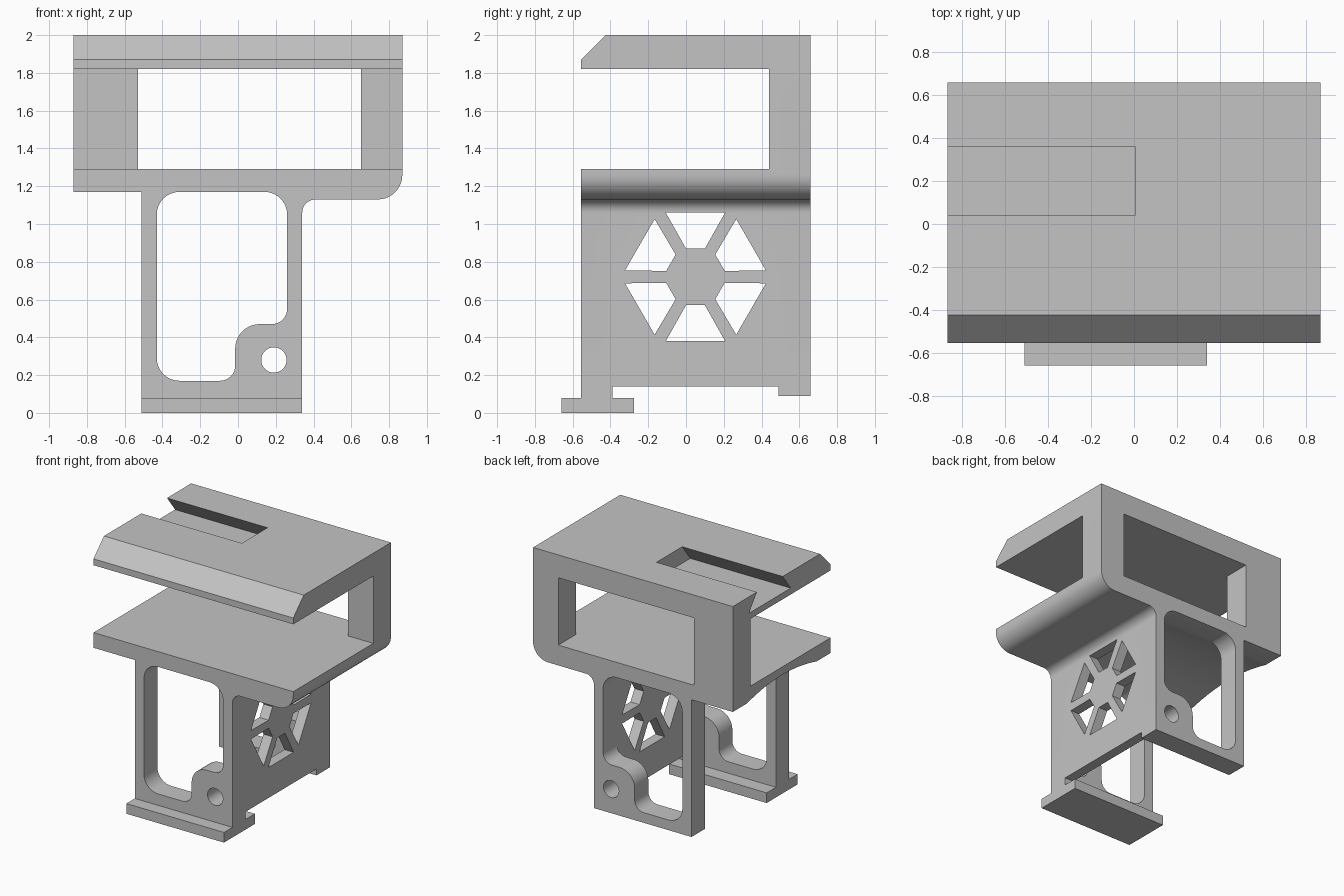
import bpy
import bmesh
from math import sin, cos, pi
from mathutils import Vector, Matrix

cube = bpy.data.objects.get("Cube")
if cube:
    bpy.data.objects.remove(cube, do_unlink=True)

grey = bpy.data.materials.new("plain grey")
grey.use_nodes = True
colour = (0.55, 0.55, 0.55, 1)
grey.diffuse_color = colour
grey.node_tree.nodes["Principled BSDF"].inputs["Base Color"].default_value = colour


def rounded(corners, steps=10):
    """Outline from (u, v) or (u, v, radius) right-angled corners."""
    pts = []
    for i, corner in enumerate(corners):
        c = Vector(corner[:2])
        if len(corner) == 2:
            pts.append(c)
            continue
        r = corner[2]
        u1 = (Vector(corners[i - 1][:2]) - c).normalized()
        u2 = (Vector(corners[(i + 1) % len(corners)][:2]) - c).normalized()
        centre = c + (u1 + u2) * r
        for k in range(steps + 1):
            t = k / steps * pi / 2
            pts.append(centre - u2 * r * cos(t) - u1 * r * sin(t))
    return pts


def prism(name, outline, axis, lo, hi):
    """Extrude an outline: axis 'y' takes (x, z) points, axis 'x' takes (y, z)."""
    def place(p, t):
        return (p[0], t, p[1]) if axis == "y" else (t, p[0], p[1])
    bm = bmesh.new()
    a = [bm.verts.new(place(p, lo)) for p in outline]
    b = [bm.verts.new(place(p, hi)) for p in outline]
    bm.faces.new(a)
    bm.faces.new(b[::-1])
    for i in range(len(a)):
        j = (i + 1) % len(a)
        bm.faces.new((a[i], b[i], b[j], a[j]))
    bmesh.ops.recalc_face_normals(bm, faces=bm.faces)
    mesh = bpy.data.meshes.new(name)
    bm.to_mesh(mesh)
    bm.free()
    mesh.materials.append(grey)
    obj = bpy.data.objects.new(name, mesh)
    bpy.context.collection.objects.link(obj)
    return obj


def rect(u0, u1, v0, v1):
    return [(u0, v0), (u1, v0), (u1, v1), (u0, v1)]


def cut(target, name, outline, axis, lo=-1.2, hi=1.2):
    tool = prism(name, outline, axis, lo, hi)
    tool.hide_render = True
    mod = target.modifiers.new(name, "BOOLEAN")
    mod.operation = "DIFFERENCE"
    mod.solver = "EXACT"
    mod.object = tool
    bpy.context.view_layer.objects.active = target
    bpy.ops.object.modifier_apply(modifier=name)
    bpy.data.objects.remove(tool, do_unlink=True)


# Main bracket, extruded from its front outline
bracket = prism("bracket", rounded([
    (-.51, .04), (.34, .04), (.34, 1.13, .07), (.87, 1.13, .13),
    (.87, 2), (-.87, 2), (-.87, 1.17), (-.51, 1.17)]), "y", -.555, .66)

# Open slot between top plate and shelf, and opening in the back wall
cut(bracket, "shelf_gap", rect(-1, .44, 1.29, 1.82), "x")
cut(bracket, "back_opening", rect(-.53, .65, 1.29, 1.82), "y")

# Bevelled front edge of the top plate
cut(bracket, "front_bevel", [(-.685, 1.74), (-.42, 2.005), (-.42, 2.2), (-.685, 2.2)], "x")

# Dovetail groove in the top plate
cut(bracket, "dovetail", [(-.06, 1.87), (.46, 1.87), (.36, 2), (.36, 2.1), (.04, 2.1), (.04, 2)],
    "x", -1.2, .005)

# Space between the legs, with a shallow arched roof
roof = [(.05 + .44 * cos(k * pi / 16), 1.168 + .06 * sin(k * pi / 16) ** 2) for k in range(17)]
cut(bracket, "leg_space", [(-.39, -.2), (.49, -.2)] + roof, "x", -1.2, .26)

# Lower edges of the side wall and back leg
cut(bracket, "side_edge", rect(-.39, .49, -.2, .14), "x")
cut(bracket, "back_edge", rect(.4, 1, -.2, .09), "x")

# Stepped window and bolt hole through both legs
cut(bracket, "leg_window", rounded([
    (-.43, .17, .12), (-.015, .17, .08), (-.015, .47, .13),
    (.26, .47, .08), (.26, 1.17, .12), (-.43, 1.17, .12)]), "y")
cut(bracket, "bolt_hole", [(.19 + .067 * cos(k * pi / 16), .28 + .067 * sin(k * pi / 16))
                           for k in range(32)], "y")

# Six-part vent in the side wall
vent = [Vector(p) for p in ((-.157, .34), (.157, .34), (.05, .15), (-.05, .15))]
for k in range(6):
    turn = Matrix.Rotation(k * pi / 3, 2)
    cut(bracket, "vent", [turn @ p + Vector((.05, .72)) for p in vent], "x", .1, .6)

# Foot rail under the front leg
foot = prism("foot_rail", rect(-.66, -.275, 0, .08), "x", -.51, .34)

for obj in (bracket, foot):
    bpy.ops.object.select_all(action="DESELECT")
    obj.select_set(True)
    bpy.context.view_layer.objects.active = obj
    bpy.ops.object.shade_smooth_by_angle(angle=pi / 6)
